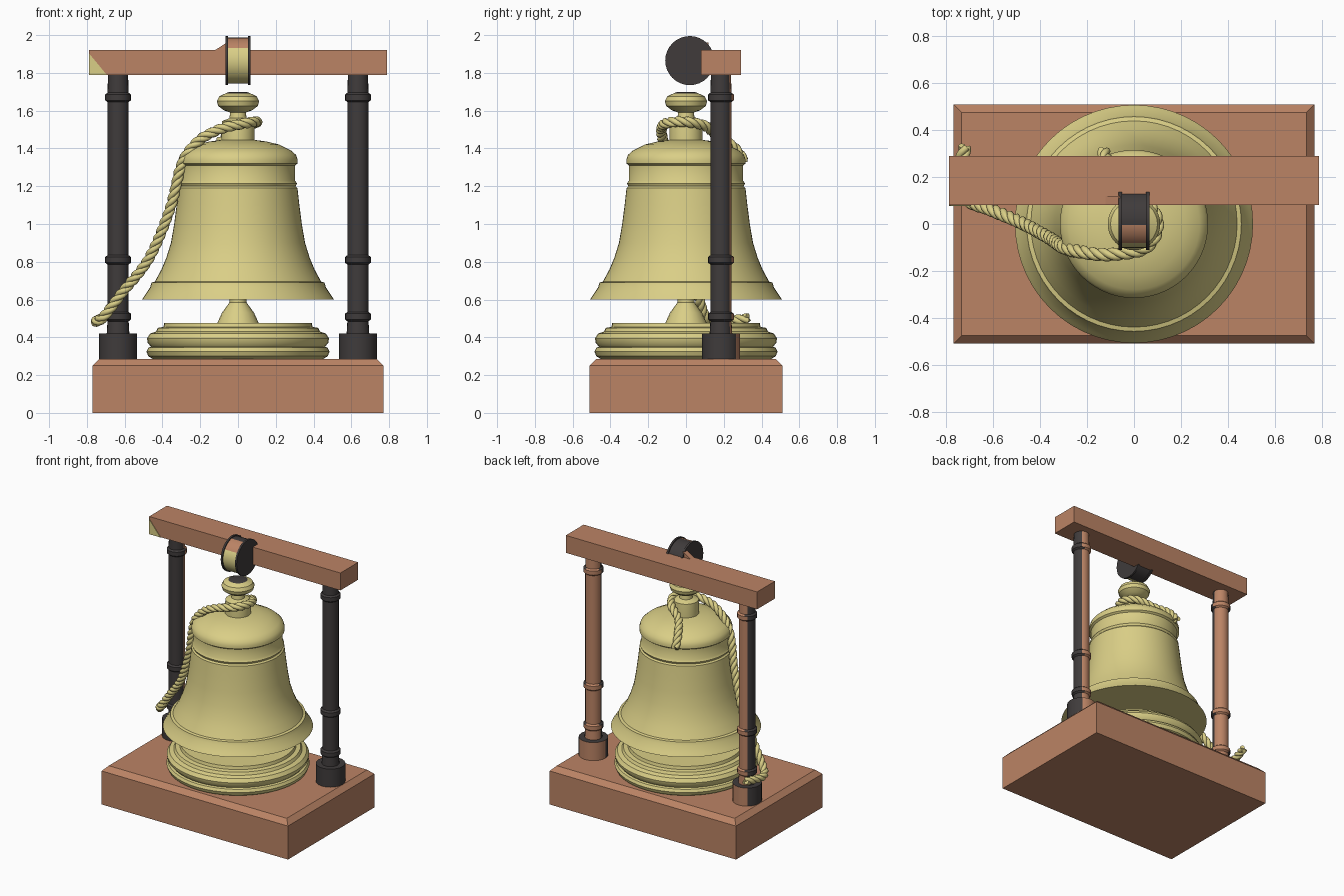
import bpy, bmesh, math
from mathutils import Vector, Quaternion

cube = bpy.data.objects.get("Cube")
if cube:
    bpy.data.objects.remove(cube, do_unlink=True)


def material(name, rgb):
    m = bpy.data.materials.new(name)
    m.use_nodes = True
    m.diffuse_color = (*rgb, 1)
    m.node_tree.nodes["Principled BSDF"].inputs["Base Color"].default_value = (*rgb, 1)
    return m


brass = material("pale brass", (0.70, 0.62, 0.24))
wood = material("red brown wood", (0.50, 0.23, 0.13))
iron = material("dark iron", (0.05, 0.044, 0.044))


def add_object(name, bm, mats, rule=None, smooth=True):
    """Turn a bmesh into an object; rule(face) gives the material slot."""
    bmesh.ops.recalc_face_normals(bm, faces=bm.faces)
    bm.normal_update()
    if rule:
        for f in bm.faces:
            f.material_index = rule(f)
    me = bpy.data.meshes.new(name)
    bm.to_mesh(me)
    bm.free()
    for m in mats:
        me.materials.append(m)
    ob = bpy.data.objects.new(name, me)
    bpy.context.collection.objects.link(ob)
    if smooth:
        bpy.ops.object.select_all(action="DESELECT")
        ob.select_set(True)
        bpy.context.view_layer.objects.active = ob
        bpy.ops.object.shade_smooth_by_angle(angle=math.radians(35))
    return ob


def lathe(profile, sides, center=(0, 0, 0), along_x=False):
    """Revolve (radius, height) pairs and cap both ends."""
    bm = bmesh.new()
    rings = []
    for r, h in profile:
        ring = []
        for i in range(sides):
            a = 2 * math.pi * i / sides
            u, v = r * math.cos(a), r * math.sin(a)
            p = Vector((h, u, v)) if along_x else Vector((u, v, h))
            ring.append(bm.verts.new(p + Vector(center)))
        rings.append(ring)
    for a, b in zip(rings, rings[1:]):
        for i in range(sides):
            j = (i + 1) % sides
            bm.faces.new((a[i], a[j], b[j], b[i]))
    bm.faces.new(rings[0])
    bm.faces.new(rings[-1])
    return bm


def box(x, y, z):
    bm = bmesh.new()
    bmesh.ops.create_cube(bm, size=1)
    for v in bm.verts:
        v.co = Vector([(lo + hi) / 2 + c * (hi - lo) for c, (lo, hi) in zip(v.co, (x, y, z))])
    return bm


def prism(points, y0, y1):
    """Extrude an x-z outline along y."""
    bm = bmesh.new()
    face = bm.faces.new([bm.verts.new((x, y0, z)) for x, z in points])
    out = bmesh.ops.extrude_face_region(bm, geom=[face])["geom"]
    for v in out:
        if isinstance(v, bmesh.types.BMVert):
            v.co.y = y1
    return bm


# Wooden plinth with chamfered top edges
bm = box((-0.77, 0.77), (-0.51, 0.51), (0, 0.285))
top = [e for e in bm.edges if all(v.co.z > 0.2 for v in e.verts)]
bmesh.ops.bevel(bm, geom=top, offset=0.035, segments=1, affect="EDGES")
add_object("plinth", bm, [wood], smooth=False)

# Crossbeam with a brass corner plate
add_object("crossbeam", box((-0.79, 0.79), (0.08, 0.29), (1.79, 1.92)), [wood], smooth=False)
add_object("beam_corner_plate", prism([(-0.79, 1.79), (-0.695, 1.79), (-0.79, 1.905)],
                                      0.076, 0.081), [brass], smooth=False)

# Posts: foot, shaft and collars, iron outside and wood on the inner back
post = [(0.1, 0.28), (0.1, 0.42), (0.06, 0.42)]
for h in (0.51, 0.81, 1.67):
    post += [(0.056, h - 0.025), (0.068, h - 0.015), (0.068, h + 0.015), (0.056, h + 0.025)]
post.append((0.053, 1.795))
for side, label in ((1, "left"), (-1, "right")):
    add_object(label + "_post", lathe(post, 20, (0.635 * side, 0.185, 0)), [iron, wood],
               lambda f: int(f.normal.y - 0.5 * side * f.normal.x > 0.45))

# Round moulded pedestal and the cone holding the bell
add_object("pedestal", lathe([
    (0.45, 0.285), (0.475, 0.3), (0.485, 0.325), (0.475, 0.345), (0.46, 0.35),
    (0.478, 0.37), (0.482, 0.395), (0.465, 0.42), (0.435, 0.43), (0.425, 0.45),
    (0.395, 0.455), (0.39, 0.477)], 48), [brass])
add_object("support_cone", lathe([(0.11, 0.475), (0.085, 0.53), (0.045, 0.585), (0.045, 0.605)], 20), [brass])

# Bell body with raised bands, shoulder and neck
add_object("bell", lathe([
    (0.508, 0.6), (0.495, 0.62), (0.465, 0.665), (0.458, 0.69), (0.44, 0.695),
    (0.432, 0.71), (0.405, 0.76), (0.38, 0.82), (0.355, 0.9), (0.338, 1.0),
    (0.325, 1.1), (0.315, 1.19), (0.305, 1.2), (0.312, 1.215), (0.302, 1.23),
    (0.302, 1.31), (0.316, 1.32), (0.316, 1.34), (0.308, 1.365), (0.28, 1.39),
    (0.22, 1.42), (0.15, 1.437), (0.088, 1.445), (0.088, 1.5), (0.085, 1.545),
    (0.045, 1.56), (0.04, 1.61)], 56), [brass])

# Knob with a dark cap
add_object("knob", lathe([
    (0.04, 1.59), (0.075, 1.602), (0.105, 1.625), (0.112, 1.65), (0.1, 1.675),
    (0.065, 1.692), (0.05, 1.698)], 32), [brass, iron],
    lambda f: int(f.calc_center_median().z > 1.69))


# Pulley wheel: iron flanges, brass band in front
def pulley_slot(f):
    if abs(f.normal.x) > 0.5 or abs(f.calc_center_median().x) > 0.05 or f.normal.y > -0.1:
        return 0
    return 1 if f.normal.z < 0.6 else 2


add_object("pulley", lathe([
    (0.13, -0.066), (0.13, -0.052), (0.122, -0.052), (0.122, 0.052), (0.13, 0.052),
    (0.13, 0.066)], 32, (0, 0.02, 1.865), True), [iron, brass, wood], pulley_slot)
add_object("pulley_wedge", prism([(-0.13, 1.915), (-0.06, 1.915), (-0.06, 1.96)], 0.08, 0.12),
           [wood], smooth=False)

# Rope: short tail over the back, round the neck, then down past the right post
path = [Vector(p) for p in (
    (-0.13, 0.31, 1.33), (-0.11, 0.25, 1.41), (-0.05, 0.16, 1.47), (0.05, 0.1, 1.52),
    (0.1, 0, 1.54), (0.05, -0.1, 1.535), (-0.1, -0.13, 1.5), (-0.22, -0.12, 1.43),
    (-0.3, -0.1, 1.31), (-0.36, -0.06, 1.08), (-0.47, 0, 0.82), (-0.61, 0.06, 0.64),
    (-0.71, 0.1, 0.51), (-0.75, 0.16, 0.485), (-0.74, 0.25, 0.49), (-0.72, 0.33, 0.5))]
line = []
ends = [path[0]] + path + [path[-1]]
for a, b, c, d in zip(ends, ends[1:], ends[2:], ends[3:]):
    steps = max(4, int((c - b).length / 0.01))
    for k in range(steps):
        t = k / steps
        line.append(0.5 * (2 * b + (c - a) * t + (2 * a - 5 * b + 4 * c - d) * t * t
                           + (3 * b - a - 3 * c + d) * t ** 3))
line.append(path[-1])

strands = [[], [], []]
side, dist = Vector((1, 0, 0)), 0
for i, p in enumerate(line):
    tangent = (line[min(i + 1, len(line) - 1)] - line[max(i - 1, 0)]).normalized()
    side = (side - tangent * side.dot(tangent)).normalized()
    dist += (p - line[i - 1]).length if i else 0
    for s, pts in enumerate(strands):
        turn = 2 * math.pi * (dist / 0.14 + s / 3)
        pts.append(p + Quaternion(tangent, turn) @ side * 0.014)

curve = bpy.data.curves.new("rope", "CURVE")
curve.dimensions = "3D"
curve.bevel_depth = 0.0155
curve.bevel_resolution = 2
curve.use_fill_caps = True
for pts in strands:
    spline = curve.splines.new("POLY")
    spline.points.add(len(pts) - 1)
    for sp, p in zip(spline.points, pts):
        sp.co = (*p, 1)
curve.materials.append(brass)
bpy.context.collection.objects.link(bpy.data.objects.new("rope", curve))
